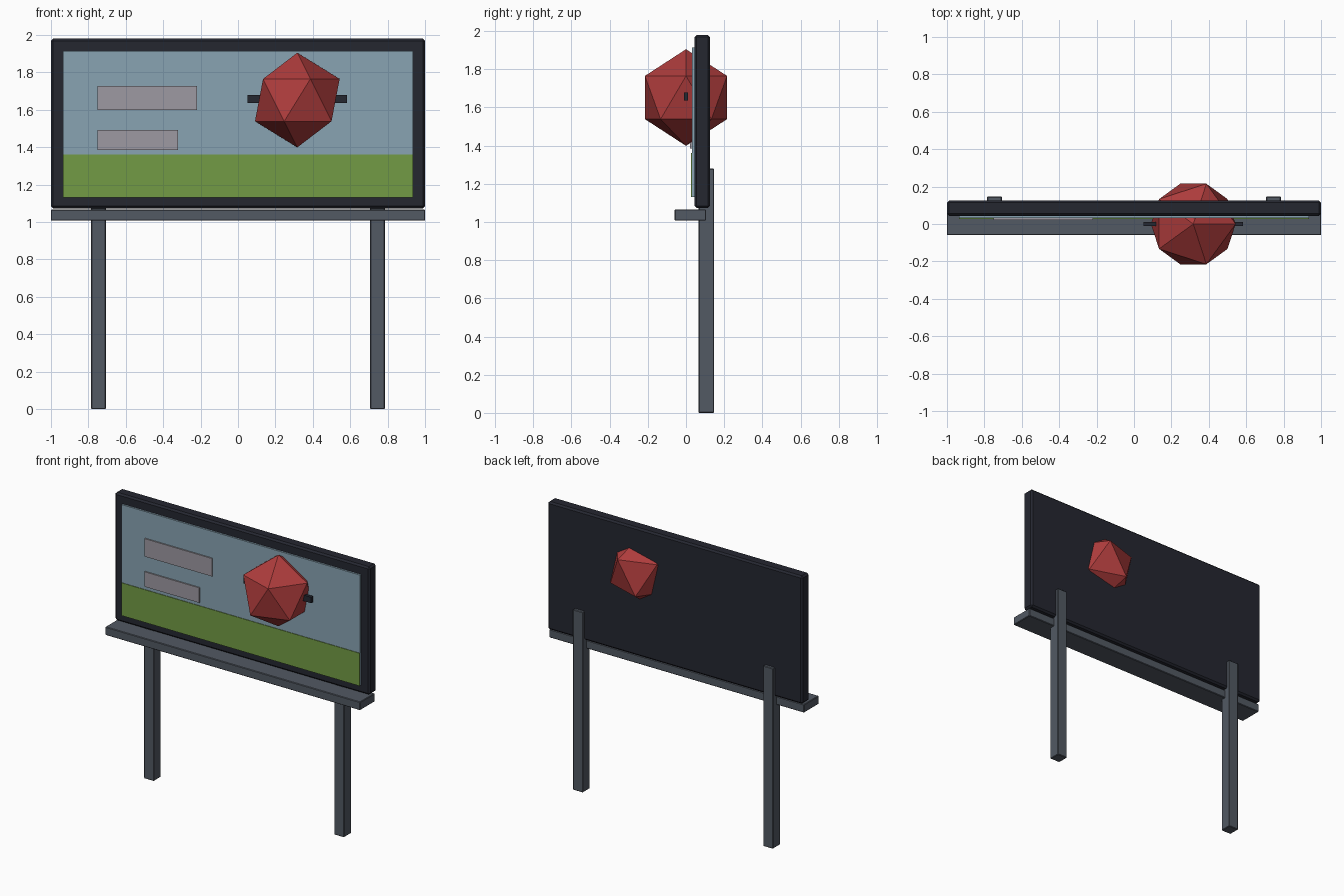
import bpy

if "Cube" in bpy.data.objects:
    bpy.data.objects.remove(bpy.data.objects["Cube"])


def material(name, rgb):
    m = bpy.data.materials.new(name)
    m.diffuse_color = (*rgb, 1)
    m.use_nodes = True
    m.node_tree.nodes["Principled BSDF"].inputs["Base Color"].default_value = m.diffuse_color
    return m


DARK = material("dark_frame", (0.018, 0.02, 0.03))
STEEL = material("steel", (0.085, 0.1, 0.125))
SKY = material("sky_blue", (0.25, 0.37, 0.45))
GREEN = material("grass_green", (0.17, 0.33, 0.06))
PALE = material("pale_grey", (0.34, 0.32, 0.36))
RED = material("red", (0.42, 0.045, 0.045))


def box(name, x, y, z, mat, bevel=0):
    """Box spanning the given (min, max) ranges, optionally with chamfered edges."""
    spans = (x, y, z)
    bpy.ops.mesh.primitive_cube_add(size=1, location=[(a + b) / 2 for a, b in spans])
    ob = bpy.context.object
    ob.name = name
    ob.scale = [b - a for a, b in spans]
    bpy.ops.object.transform_apply(location=False, rotation=False, scale=True)
    ob.data.materials.append(mat)
    if bevel:
        mod = ob.modifiers.new("bevel", 'BEVEL')
        mod.width = bevel
        mod.segments = 1
    return ob


# Board and the ledge below it
box("board", (-1, 1), (0.044, 0.126), (1.073, 1.98), DARK, 0.012)
box("ledge", (-1, 1), (-0.06, 0.105), (1.007, 1.066), STEEL, 0.004)

# Support posts
for side, cx in (("left", -0.746), ("right", 0.746)):
    box(side + "_post", (cx - 0.039, cx + 0.039), (0.066, 0.147), (0, 1.28), STEEL, 0.004)

# Display panel, grass band and two blank strips
box("sky_panel", (-0.935, 0.935), (0.031, 0.046), (1.13, 1.915), SKY)
box("grass_band", (-0.935, 0.935), (0.027, 0.04), (1.13, 1.362), GREEN)
box("upper_strip", (-0.75, -0.22), (0.022, 0.036), (1.6, 1.727), PALE)
box("lower_strip", (-0.75, -0.32), (0.022, 0.036), (1.386, 1.492), PALE)

# Faceted ball poking through the board, with a crossbar
bpy.ops.mesh.primitive_ico_sphere_add(subdivisions=1, radius=0.253, location=(0.317, 0, 1.652))
ball = bpy.context.object
ball.name = "faceted_ball"
ball.data.materials.append(RED)
box("crossbar", (0.052, 0.582), (-0.011, 0.011), (1.637, 1.679), DARK)
